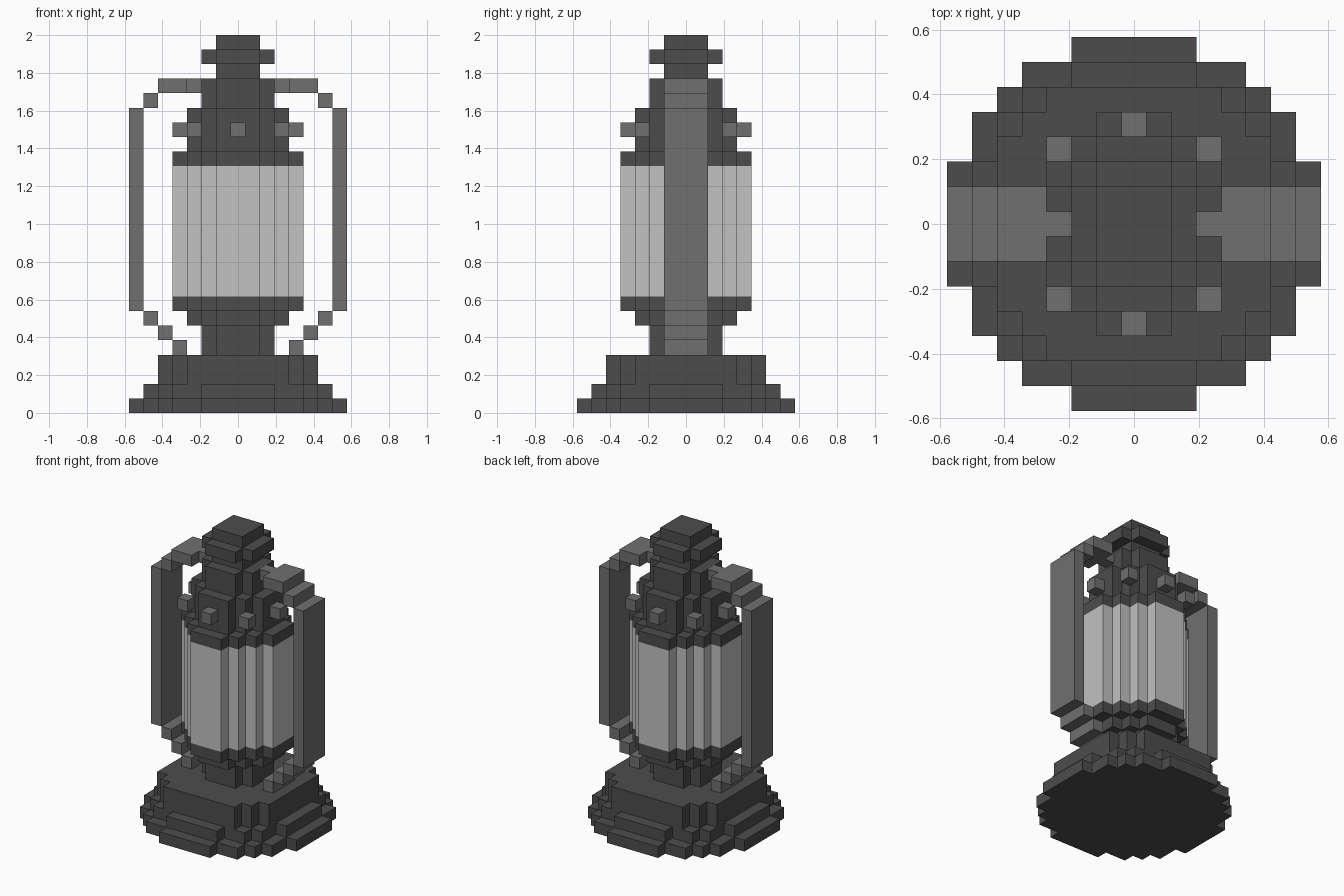
import bpy, bmesh

cube = bpy.data.objects.get("Cube")
if cube:
    bpy.data.objects.remove(cube, do_unlink=True)

U = 2 / 26  # one block of the stepped lantern


def material(name, value):
    m = bpy.data.materials.new(name)
    m.use_nodes = True
    col = (value, value, value, 1)
    m.diffuse_color = col
    for n in m.node_tree.nodes:
        if n.type == 'BSDF_PRINCIPLED':
            n.inputs["Base Color"].default_value = col
    return m


DARK = material("dark iron", 0.073)
GREY = material("grey steel", 0.162)
GLASS = material("pale glass", 0.54)


def finish(name, bm, mat):
    bmesh.ops.recalc_face_normals(bm, faces=bm.faces)
    mesh = bpy.data.meshes.new(name)
    bm.to_mesh(mesh)
    bm.free()
    mesh.materials.append(mat)
    obj = bpy.data.objects.new(name, mesh)
    bpy.context.collection.objects.link(obj)
    return obj


def stepped_disc(name, corners, z0, z1, mat):
    """Extrude a four-way symmetric stepped outline, given its outer corners in one quadrant."""
    quad = [corners[0]]
    for a, b in zip(corners, corners[1:]):
        quad += [(b[0], a[1]), b]
    outline = list(quad)
    outline += [(-x, y) for x, y in reversed(quad)]
    outline += [(-x, -y) for x, y in quad]
    outline += [(x, -y) for x, y in reversed(quad)]
    bm = bmesh.new()
    face = bm.faces.new([bm.verts.new((x * U, y * U, z0 * U)) for x, y in outline])
    top = bmesh.ops.extrude_face_region(bm, geom=[face], use_keep_orig=True)
    verts = [g for g in top["geom"] if isinstance(g, bmesh.types.BMVert)]
    bmesh.ops.translate(bm, verts=verts, vec=(0, 0, (z1 - z0) * U))
    return finish(name, bm, mat)


def boxes(name, spans, mat):
    """Join boxes given as (x0, x1, y0, y1, z0, z1) in blocks."""
    bm = bmesh.new()
    for x0, x1, y0, y1, z0, z1 in spans:
        for v in bmesh.ops.create_cube(bm, size=1)["verts"]:
            v.co = ((x0 if v.co.x < 0 else x1) * U,
                    (y0 if v.co.y < 0 else y1) * U,
                    (z0 if v.co.z < 0 else z1) * U)
    return finish(name, bm, mat)


# Stepped outlines, from widest to narrowest
R7 = [(7.5, 2.5), (6.5, 4.5), (5.5, 5.5), (4.5, 6.5), (2.5, 7.5)]
R6 = [(6.5, 2.5), (5.5, 4.5), (4.5, 5.5), (2.5, 6.5)]
R5 = [(5.5, 3.5), (4.5, 4.5), (3.5, 5.5)]
R4 = [(4.5, 1.5), (3.5, 2.5), (2.5, 3.5), (1.5, 4.5)]
R3 = [(3.5, 1.5), (2.5, 2.5), (1.5, 3.5)]
R2 = [(2.5, 1.5), (1.5, 2.5)]
R1 = [(1.5, 1.5)]

# Body, from the foot to the cap
for name, outline, z0, z1, mat in [
        ("base_foot", R7, 0, 1, DARK),
        ("base_step", R6, 1, 2, DARK),
        ("base_drum", R5, 2, 4, DARK),
        ("neck", R2, 4, 6, DARK),
        ("lower_cup", R3, 6, 7, DARK),
        ("lower_rim", R4, 7, 8, DARK),
        ("glass_globe", R4, 8, 17, GLASS),
        ("upper_rim", R4, 17, 18, DARK),
        ("burner_collar", R3, 18, 21, DARK),
        ("chimney", R2, 21, 23, DARK),
        ("cap_neck", R1, 23, 24, DARK),
        ("cap_ring", R2, 24, 25, DARK),
        ("cap_top", R1, 25, 26, DARK)]:
    stepped_disc(name, outline, z0, z1, mat)

# Carrying frame on both sides: x range, half depth, z range
FRAME = [(3.5, 4.5, 1.5, 4, 5), (4.5, 5.5, 1.5, 5, 6), (5.5, 6.5, 1.5, 6, 7),
         (6.5, 7.5, 1.5, 7, 21), (5.5, 6.5, 1.5, 21, 22),
         (3.5, 5.5, 1.5, 22, 23), (2.5, 3.5, 0.5, 22, 23)]
for side, s in (("left", 1), ("right", -1)):
    boxes(side + "_handle",
          [(min(s * a, s * b), max(s * a, s * b), -d, d, z0, z1)
           for a, b, d, z0, z1 in FRAME], GREY)

# Studs around the burner collar
STUDS = [(4, 0), (-4, 0), (0, 4), (0, -4), (3, 3), (3, -3), (-3, 3), (-3, -3)]
boxes("collar_studs",
      [(x - .5, x + .5, y - .5, y + .5, 19, 20) for x, y in STUDS], GREY)
